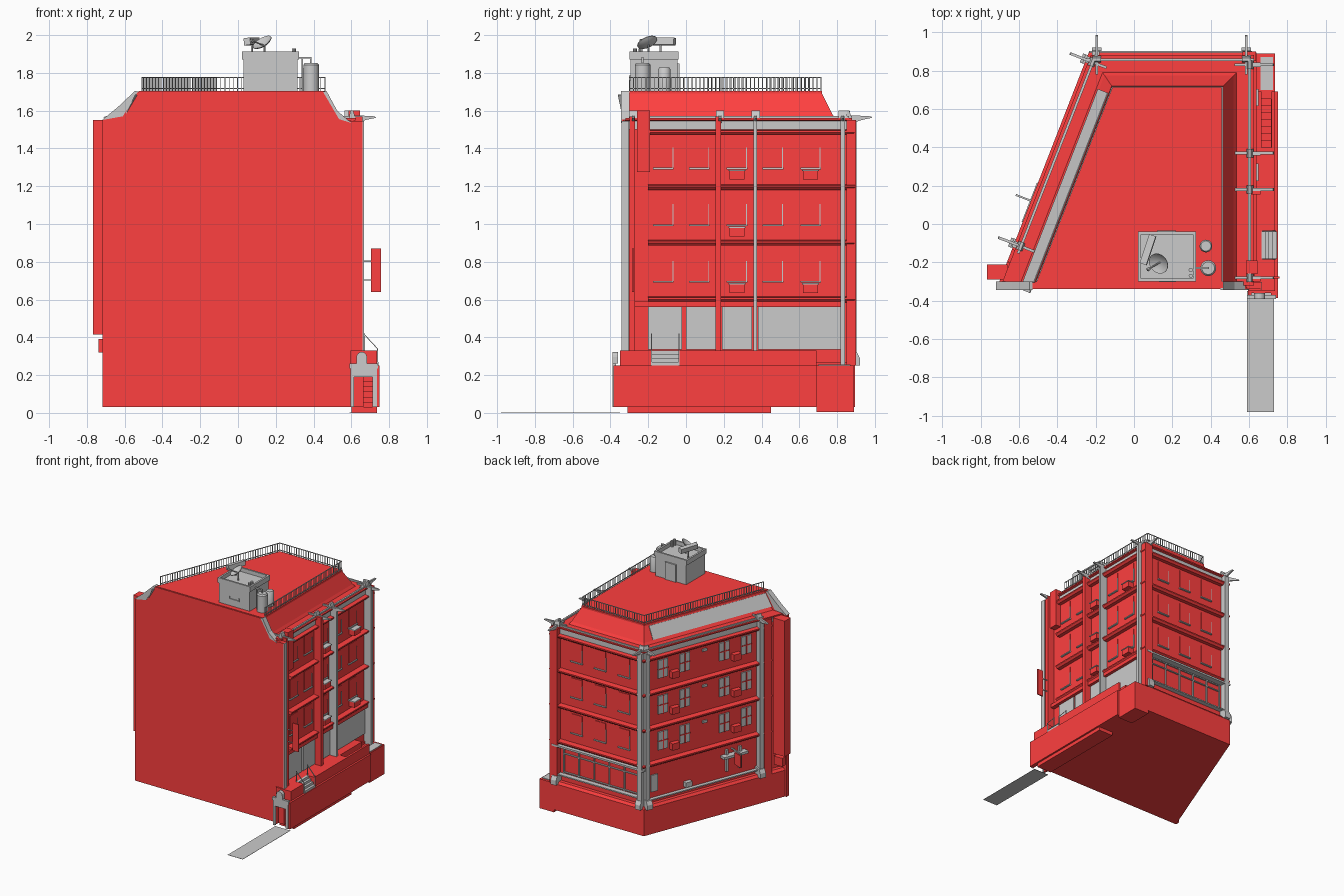
import bpy, bmesh, math
from mathutils import Vector, Matrix

RED = bpy.data.materials.new("red_paint")
RED.diffuse_color = (1.0, 0.05, 0.05, 1)


def finish(bm, name, mat):
    bmesh.ops.recalc_face_normals(bm, faces=bm.faces)
    me = bpy.data.meshes.new(name)
    bm.to_mesh(me)
    bm.free()
    ob = bpy.data.objects.new(name, me)
    bpy.context.collection.objects.link(ob)
    if mat:
        me.materials.append(mat)
    return ob


def frame(a, b):
    """Wall frame: origin, direction along the wall, outward normal, length."""
    a, b = Vector(a), Vector(b)
    u = (b - a).normalized()
    return a, u, Vector((u.y, -u.x)), (b - a).length


def rect(d0, d1, z0, z1):
    return [(d0, z0), (d1, z0), (d1, z1), (d0, z1)]


def part(name, items, mat=None):
    """Each item is a (depth, z) profile swept along a wall from s0 to s1."""
    bm = bmesh.new()
    for (o, u, n, _), pts, s0, s1 in items:
        rings = []
        for s in (s0, s1):
            rings.append([bm.verts.new((*(o + u * s + n * d), z)) for d, z in pts])
        bm.faces.new(rings[0])
        bm.faces.new(rings[1])
        k = len(pts)
        for i in range(k):
            j = (i + 1) % k
            bm.faces.new((rings[0][i], rings[0][j], rings[1][j], rings[1][i]))
    return finish(bm, name, mat)


def bx(x0, x1, y0, y1, z0, z1):
    return (W, rect(x0, x1, z0, z1), y0, y1)


def outline(d, y0=-0.34, right=None):
    left = lambda y: -0.205 + (y - 0.85) * 0.39 - d * 1.073
    xr, yb = (0.595 + d if right is None else right), 0.85 + d
    return [(left(y0), y0), (left(yb), yb), (xr, yb), (xr, y0)]


def loft(name, levels, mat=None, y0=-0.34, right=None):
    bm = bmesh.new()
    rings = [[bm.verts.new((*p, z)) for p in outline(d, y0, right)] for d, z in levels]
    bm.faces.new(rings[0])
    bm.faces.new(rings[-1])
    for a, b in zip(rings, rings[1:]):
        for i in range(4):
            j = (i + 1) % 4
            bm.faces.new((a[i], a[j], b[j], b[i]))
    return finish(bm, name, mat)


def lathe(name, prof, loc, axis=(0, 0, 1), n=24):
    bm = bmesh.new()
    vs = [bm.verts.new((r, 0, z)) for r, z in prof]
    es = [bm.edges.new(p) for p in zip(vs, vs[1:])]
    bmesh.ops.spin(bm, geom=vs + es, cent=(0, 0, 0), axis=(0, 0, 1), angle=math.tau, steps=n)
    bmesh.ops.remove_doubles(bm, verts=bm.verts, dist=1e-5)
    q = Vector(axis).to_track_quat('Z', 'Y').to_matrix().to_4x4()
    bm.transform(Matrix.Translation(loc) @ q)
    ob = finish(bm, name, None)
    bpy.context.view_layer.objects.active = ob
    ob.select_set(True)
    bpy.ops.object.shade_smooth_by_angle(angle=math.radians(35))
    ob.select_set(False)


W = frame((0, 0), (0, 1))                 # world frame: depth = x, s = y
c = outline(0)
R, B, L = frame(c[3], c[2]), frame(c[2], c[1]), frame(c[1], c[0])
SILLS = [0.695 + 0.3 * k for k in range(3)]

# Main masses
loft("base", [(0.045, 0.03), (0.045, 0.25), (0.03, 0.27)], RED, right=0.605)
loft("walls", [(0, 0.25), (0, 1.55)], RED, y0=-0.33)
front = [(-0.718, 0.03), (0.665, 0.03), (0.665, 1.545), (0.59, 1.545), (0.515, 1.6), (0.46, 1.7),
         (-0.535, 1.7), (-0.61, 1.6), (-0.718, 1.55)]
part("party_wall", [(W, front, -0.34, -0.305)], RED)
part("party_wall_end", [bx(0.66, 0.668, -0.342, -0.303, 0.33, 1.545)])
for name, e in (("left", [(-0.72, 1.55), (-0.61, 1.57), (-0.53, 1.7), (-0.545, 1.705), (-0.635, 1.62)]),
                ("right", [(0.6, 1.535), (0.535, 1.555), (0.45, 1.7), (0.468, 1.705), (0.525, 1.6)])):
    part(name + "_gable_coping", [(W, e, -0.344, -0.3)])

# Floor bands, frieze, eaves, mansard roof
for i, z in enumerate((0.6, 0.9, 1.195, 1.485)):
    loft("floor_band_%d" % i, [(0.03, z - 0.015), (0.045, z), (0.045, z + 0.01), (0.0, z + 0.015)], RED, y0=-0.2)
loft("frieze", [(0.012, 1.5), (0.012, 1.545)], y0=-0.305)
loft("eaves", [(0.012, 1.545), (0.03, 1.55), (0.03, 1.56)], RED, y0=-0.32)
loft("mansard", [(-0.06, 1.56), (-0.075, 1.58), (-0.13, 1.69), (-0.13, 1.705)], RED, y0=-0.335)
part("gutter", [(f, rect(0.0, 0.014, 1.56, 1.572), -0.03 if f is not R else 0.04, e)
                for f, e in ((R, 1.22), (B, 0.84), (L, 1.08))])
part("left_roof_panel", [(L, [(-0.072, 1.585), (-0.068, 1.587), (-0.122, 1.685), (-0.127, 1.683)], 0.13, 1.25)])
part("ground_cornice", [(B, rect(0, 0.052, 0.565, 0.58), -0.02, 0.83), (B, rect(0, 0.04, 0.325, 0.335), 0, 0.81),
                        (L, rect(0, 0.03, 0.3, 0.31), 0.05, 1.03)])

# Pilasters
rp = lambda y, w, d=0.065, z0=0.33, z1=1.57: (R, rect(0, d, z0, z1), y + 0.34 - w / 2, y + 0.34 + w / 2)
part("red_pilasters", [rp(0.17, 0.03), rp(-0.285, 0.03), (B, rect(0, 0.05, 0.25, 1.55), -0.04, 0.03),
                       (L, rect(0, 0.045, 0.25, 1.55), 1.07, 1.14)], RED)
part("grey_pilasters", [rp(0.367, 0.02), rp(0.83, 0.025, 0.065, 0.25), (B, rect(0, 0.052, 0.25, 1.55), 0.775, 0.815),
                        (L, rect(0, 0.045, 0.25, 1.55), -0.01, 0.025), (L, rect(0, 0.05, 0.25, 1.55), 1.025, 1.06)])
posts = [(R, 1.17), (R, 0.06), (R, 0.52), (R, 0.71), (B, 0.01), (B, 0.79), (L, 0.01), (L, 1.04)]
part("pilaster_feet", [(f, [(0.0, 0.25), (0.07, 0.25), (0.07, 0.29), (0.055, 0.32), (0, 0.33)], s - 0.025, s + 0.025)
                       for f, s in posts if f is not R])
# Beaked water spouts with short wings on top of the pilasters
beak = [(-0.07, 1.56), (0.03, 1.535), (0.09, 1.553), (0.135, 1.562), (0.13, 1.57), (0.04, 1.575), (-0.07, 1.57)]
part("spouts", [(f, beak, s - 0.007, s + 0.007) for f, s in posts])
part("spout_wings", [(f, [(-0.01, 1.55), (0.03, 1.55), (0.015, 1.6), (0, 1.6)], s - 0.022, s + 0.022) for f, s in posts])

# Right and back windows: red panes, grey sills and reveals
panes, sills, acs, brackets = [], [], [], []
for z in SILLS:
    spots = [(R, y + 0.34) for y in (-0.12, 0.07, 0.27, 0.46, 0.66)] + [(B, s) for s in (0.18, 0.4, 0.62)]
    for f, s in spots:
        panes.append((f, rect(0, 0.005, z, z + 0.16), s - 0.05, s + 0.05))
        sills.append((f, rect(0, 0.014, z - 0.006, z + 0.003), s - 0.055, s + 0.055))
        sills.append((f, rect(0, 0.007, z, z + 0.11), s + 0.048, s + 0.053))
    for y in (0.27, 0.66):
        if y < 0.5 or z != SILLS[1]:
            acs.append((R, rect(0, 0.05, z - 0.06, z - 0.015), y + 0.3, y + 0.38))
            brackets.append((R, rect(0, 0.055, z - 0.015, z - 0.008), y + 0.295, y + 0.385))
# Left windows in two pairs, with red blinds and boxes
lw = []
for z in SILLS:
    for s in (0.17, 0.37, 0.73, 0.93):
        lw.append((L, rect(0, 0.01, z, z + 0.15), s - 0.045, s + 0.045))
        panes.append((L, rect(0, 0.014, z + 0.07, z + 0.078), s - 0.045, s + 0.045))
        panes.append((L, rect(0, 0.014, z, z + 0.15), s - 0.004, s + 0.004))
    for s in (0.27, 0.83):
        acs.append((L, rect(0, 0.04, z - 0.02, z + 0.035), s - 0.035, s + 0.035))
    lw.append((L, rect(0, 0.012, z + 0.12, z + 0.14), 0.53, 0.57))
lw += [(L, rect(0, 0.01, 0.36, 0.5), 0.06, 0.12), (L, rect(0, 0.035, 0.33, 0.37), 0.36, 0.42)]
part("window_panes", panes, RED)
part("window_sills", sills)
part("air_conditioners", acs, RED)
part("conditioner_brackets", brackets)
part("left_windows", lw)

# Ground floor shop fronts
part("right_shop_glass", [(R, rect(0, 0.01, 0.335, 0.56), a + 0.34, b + 0.34)
                          for a, b in ((-0.2, -0.02), (0, 0.155), (0.19, 0.35), (0.38, 0.82))])
part("right_shop_lintel", [bx(0.595, 0.63, -0.27, 0.84, 0.56, 0.59)], RED)
part("back_shop_mullions", [(B, rect(0, 0.012, 0.34, 0.56), s, s + 0.008) for s in (0.06, 0.2, 0.34, 0.48, 0.62, 0.75)]
     + [(B, rect(0, 0.012, z, z + 0.008), 0.06, 0.758) for z in (0.345, 0.5, 0.55)])

# Raised terrace, sunken stair and passage along the right side
part("terrace", [bx(0.595, 0.665, -0.35, 0.69, 0.25, 0.33), bx(0.665, 0.735, -0.35, -0.18, 0.25, 0.33),
                 bx(0.665, 0.735, -0.04, 0.4, 0.25, 0.33), bx(0.718, 0.735, 0.4, 0.69, 0.25, 0.33),
                 bx(0.715, 0.75, -0.385, 0.69, 0.03, 0.25), bx(0.595, 0.72, -0.36, 0.4, 0.2, 0.25),
                 bx(0.6, 0.735, -0.31, 0.45, 0.0, 0.03), bx(0.6, 0.735, 0.69, 0.89, 0.005, 0.25),
                 bx(0.595, 0.612, -0.385, -0.33, 0.03, 0.25)], RED)
part("sunken_steps", [bx(0.605, 0.718, 0.4 + 0.036 * i, 0.69, 0.03 + 0.0275 * i, 0.0575 + 0.0275 * i)
                      for i in range(8)], RED)
part("landing", [bx(0.66, 0.725, 0.7, 0.87, 0.25, 0.256)])
part("entry_steps", [bx(0.665, 0.745 - 0.02 * i, -0.18, -0.04, 0.25 + 0.02 * i, 0.27 + 0.02 * i) for i in range(4)])
part("entry_rails", [bx(0.667, 0.673, y, y + 0.006, 0.33, 0.42) for y in (-0.185, -0.041)]
     + [bx(0.735, 0.741, y, y + 0.006, 0.25, 0.34) for y in (-0.185, -0.041)]
     + [(W, [(0.667, 0.414), (0.741, 0.334), (0.741, 0.34), (0.667, 0.42)], y, y + 0.006) for y in (-0.185, -0.041)])
arch = [(0.655 + 0.028 * math.cos(i * math.pi / 8), 0.295 + 0.028 * math.sin(i * math.pi / 8)) for i in range(9)]
part("passage_portal", [bx(0.595, 0.615, -0.39, -0.375, 0.03, 0.26), bx(0.712, 0.735, -0.39, -0.375, 0.03, 0.26),
                        bx(0.59, 0.74, -0.39, -0.37, 0.235, 0.262), bx(0.612, 0.715, -0.387, -0.37, 0.19, 0.24),
                        (W, arch + [(0.627, 0.262), (0.683, 0.262)], -0.39, -0.36)])
part("front_path", [bx(0.59, 0.73, -0.98, -0.35, 0.0, 0.002)])

# Signs and wall boxes
part("signs", [bx(0.705, 0.758, -0.285, -0.275, 0.64, 0.87), bx(0.585, 0.645, -0.26, -0.19, 1.275, 1.6),
               (L, rect(0.05, 0.13, 0.42, 0.52), 0.795, 0.805)], RED)
part("sign_brackets", [bx(0.66, 0.71, -0.283, -0.277, z, z + 0.006) for z in (0.7, 0.8)]
     + [(L, rect(0, 0.13, 0.53, 0.54), 0.795, 0.805), (L, rect(0, 0.02, 0.36, 0.54), 0.74, 0.76),
        (L, rect(0, 0.02, 0.36, 0.54), 0.86, 0.88), (L, rect(0, 0.05, 0.48, 0.5), 0.7, 0.92)])
part("left_duct", [bx(-0.767, -0.66, -0.29, -0.21, 0.415, 1.55), bx(-0.738, -0.66, -0.27, -0.22, 0.32, 0.39)], RED)

# Roof railing
rails, o = [], outline(-0.135, y0=-0.3)
for a, b in ((o[3], o[2]), (o[2], o[1]), (o[1], o[0])):
    f = frame(a, b)
    k = int(f[3] / 0.022)
    rails += [(f, rect(-0.002, 0.002, 1.705, 1.778), i * f[3] / k - 0.002, i * f[3] / k + 0.002) for i in range(k + 1)]
    rails += [(f, rect(-0.003, 0.003, z, z + 0.005), 0, f[3]) for z in (1.715, 1.774)]
part("roof_railing", rails)

# Stair house with parapet, tanks, dish and aerial
ph = [bx(0.03, 0.315, -0.295, -0.045, 1.7, 1.88)]
ph += [bx(0.022, 0.323, y, y + 0.015, 1.87, 1.912) for y in (-0.3, -0.055)]
ph += [bx(x, x + 0.015, -0.3, -0.04, 1.87, 1.912) for x in (0.022, 0.308)]
ph += [bx(0.13, 0.22, -0.302, -0.29, 1.76, 1.766), bx(0.13, 0.134, -0.302, -0.29, 1.76, 1.785),
       bx(0.216, 0.22, -0.302, -0.29, 1.76, 1.785), bx(0.12, 0.22, -0.045, -0.034, 1.7, 1.85)]
part("stair_house", ph)
for i, (x, y, r, h) in enumerate(((0.387, -0.23, 0.041, 0.15), (0.375, -0.115, 0.033, 0.125))):
    lathe("water_tank_%d" % i, [(0, 0), (r, 0), (r, h - 0.01), (r * 0.8, h), (0, h)], (x, y, 1.703))
part("tank_pipe", [bx(0.31, 0.39, -0.235, -0.225, 1.875, 1.885), bx(0.38, 0.39, -0.235, -0.225, 1.84, 1.885),
                   bx(0.335, 0.343, -0.235, -0.225, 1.705, 1.88)])
for i, y in enumerate((-0.27, -0.24)):
    lathe("vent_%d" % i, [(0, 0), (0.011, 0), (0.011, 0.05), (0, 0.05)], (0.296, y, 1.88), n=10)
dish_axis = Vector((-0.45, -0.35, 0.75)).normalized()
lathe("dish", [(0, 0), (0.025, 0.004), (0.045, 0.012), (0.056, 0.02), (0.056, 0.023), (0.044, 0.016), (0.025, 0.008), (0, 0.004)],
      Vector((0.138, -0.198, 1.945)), dish_axis)
lathe("dish_feed", [(0, 0), (0.004, 0), (0.004, 0.07), (0.009, 0.07), (0.009, 0.085), (0, 0.085)],
      Vector((0.138, -0.198, 1.945)), (-0.75, -0.45, 0.3), n=8)
lathe("dish_mast", [(0, 0), (0.006, 0), (0.006, 0.075), (0, 0.075)], (0.14, -0.198, 1.875), n=8)
panel = frame((0.05, -0.21), (0.1, -0.06))
part("aerial_panel", [(panel, [(-0.018, 1.945), (0.018, 1.95), (0.014, 1.988), (-0.022, 1.983)], 0, 0.158),
                      (panel, rect(-0.004, 0.004, 1.88, 1.95), 0.075, 0.083)])
